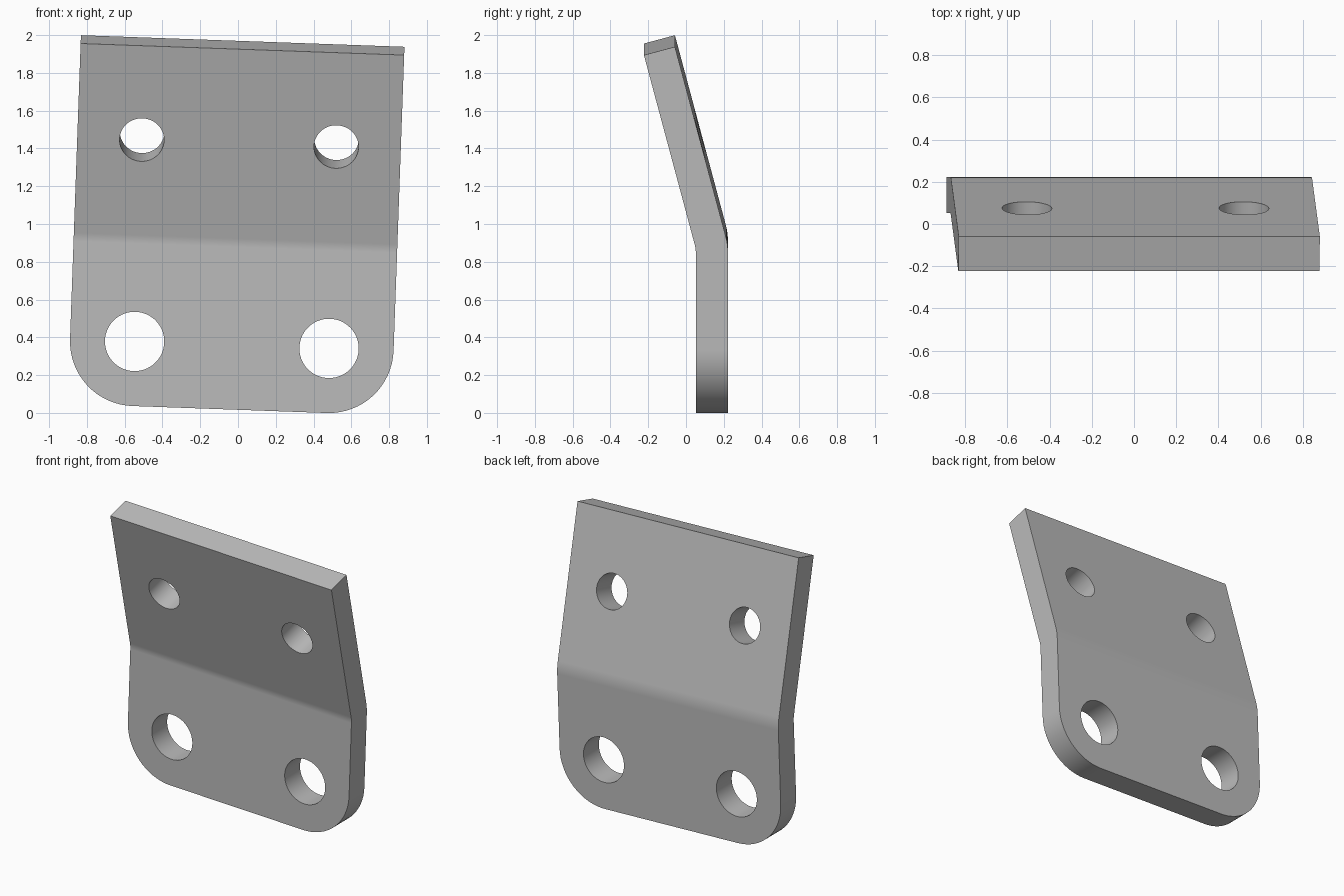
import bpy, bmesh
from math import radians, sin, cos, tan
from mathutils import Vector

default = bpy.data.objects.get("Cube")
if default:
    bpy.data.objects.remove(default)

HALF, THICK, FRONT = 0.857, 0.17, 0.052   # half width, thickness, front plane
TOP, BEND, RADIUS = 1.952, 0.86, 0.17     # top edge, bend start, inner radius
LEAN, CORNER, STEPS = radians(15), 0.342, 8

steel = bpy.data.materials.new("grey steel")
steel.use_nodes = True
colour = (0.5, 0.5, 0.5, 1)
steel.diffuse_color = colour
steel.node_tree.nodes["Principled BSDF"].inputs["Base Color"].default_value = colour


def link(name, bm):
    mesh = bpy.data.meshes.new(name)
    bm.to_mesh(mesh)
    bm.free()
    mesh.materials.append(steel)
    obj = bpy.data.objects.new(name, mesh)
    bpy.context.collection.objects.link(obj)
    return obj


def side(radius, y, top):
    """One face of the bent sheet as (y, z) points from bottom to top."""
    pts = [(y, 0)]
    for i in range(STEPS + 1):
        a = LEAN * i / STEPS
        pts.append((FRONT - RADIUS + radius * cos(a), BEND + radius * sin(a)))
    y_end, z_end = pts[-1]
    pts.append((y_end - (top - z_end) * tan(LEAN), top))
    return pts


# Bent sheet: side profile extruded across the width
front = side(RADIUS, FRONT, TOP - THICK * sin(LEAN))
back = side(RADIUS + THICK, FRONT + THICK, TOP)
bm = bmesh.new()
face = bm.faces.new([bm.verts.new((-HALF, y, z)) for y, z in front + back[::-1]])
new = bmesh.ops.extrude_face_region(bm, geom=[face])["geom"]
bmesh.ops.translate(bm, vec=(2 * HALF, 0, 0),
                    verts=[v for v in new if isinstance(v, bmesh.types.BMVert)])
bmesh.ops.recalc_face_normals(bm, faces=bm.faces)

# Rounded lower corners
corners = [e for e in bm.edges
           if all(v.co.z < 0.001 for v in e.verts)
           and abs(e.verts[0].co.x - e.verts[1].co.x) < 0.001]
bmesh.ops.bevel(bm, geom=corners, offset=CORNER, segments=16, profile=0.5, affect='EDGES')
plate = link("bent_plate", bm)

# Bolt holes: large pair below, small pair square to the leaning part
miter = BEND + RADIUS * tan(LEAN / 2)
upper_z = 1.41
holes = [(0.157, FRONT, CORNER, 0),
         (0.118, FRONT - (upper_z - miter) * tan(LEAN), upper_z, LEAN)]
bm = bmesh.new()
for x in (-0.515, 0.515):
    for radius, y, z, lean in holes:
        cyl = bmesh.ops.create_cone(bm, cap_ends=True, segments=64, radius1=radius,
                                    radius2=radius, depth=0.6)["verts"]
        axis = Vector((0, cos(lean), sin(lean)))
        turn = Vector((0, 0, 1)).rotation_difference(axis).to_matrix()
        bmesh.ops.rotate(bm, verts=cyl, matrix=turn)
        bmesh.ops.translate(bm, verts=cyl, vec=(x, y, z))
cutter = link("hole_cutter", bm)
cutter.hide_render = True

bpy.context.view_layer.objects.active = plate
plate.select_set(True)
cut = plate.modifiers.new("holes", 'BOOLEAN')
cut.operation, cut.solver, cut.object = 'DIFFERENCE', 'EXACT', cutter
bpy.ops.object.modifier_apply(modifier=cut.name)
bpy.data.objects.remove(cutter)

# Soft bend and holes, crisp rims, slight tilt of the whole plate
bpy.ops.object.shade_smooth_by_angle(angle=radians(30))
weights = plate.modifiers.new("weighted normals", 'WEIGHTED_NORMAL')
weights.keep_sharp = True
plate.rotation_euler.y = radians(2.05)
plate.location = (-0.045, 0, 0.018)
